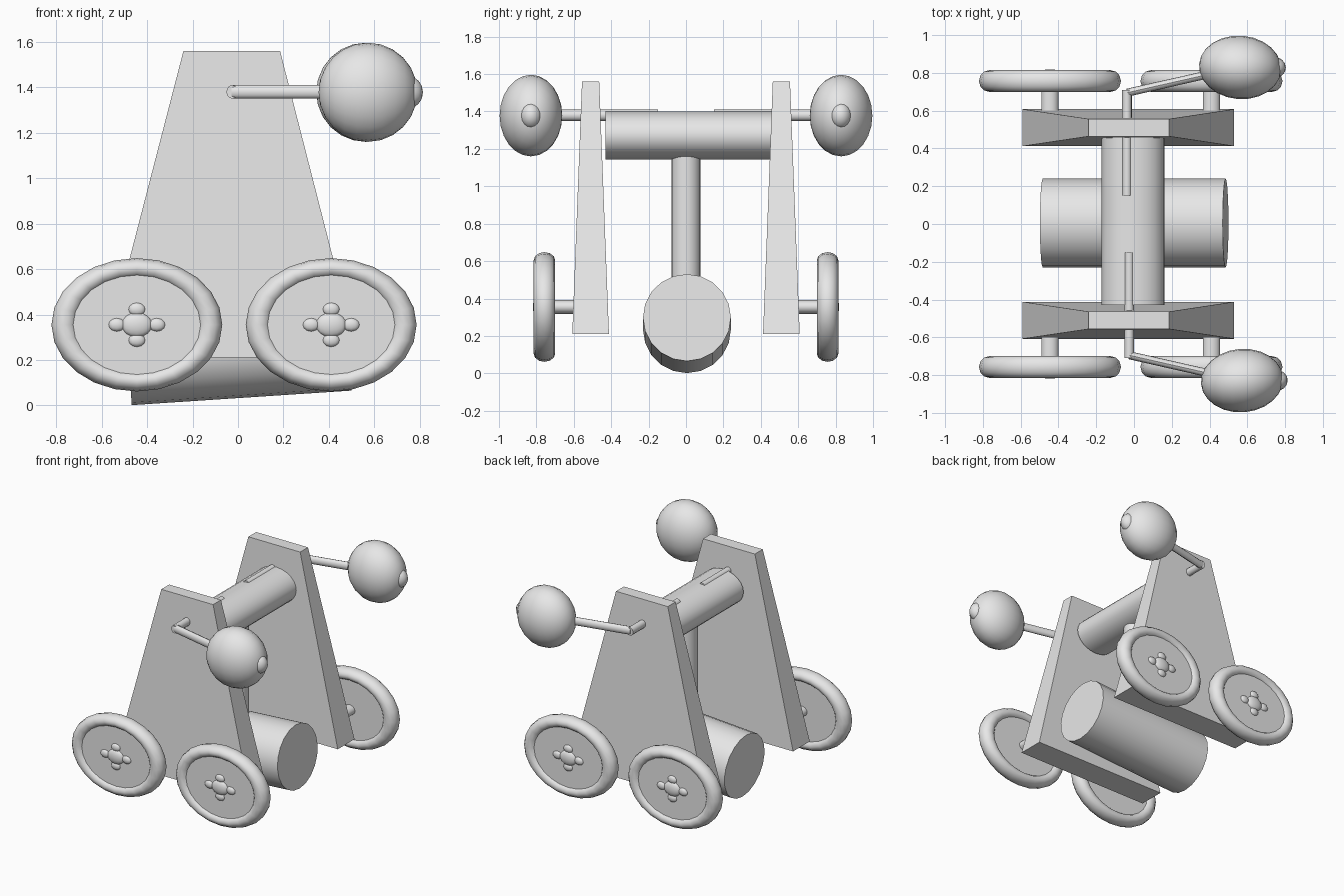
import bpy
import bmesh
import math
from mathutils import Matrix, Vector

cube = bpy.data.objects.get("Cube")
if cube:
    bpy.data.objects.remove(cube, do_unlink=True)

# One plain grey for everything
grey = bpy.data.materials.new("plain grey")
grey.use_nodes = True
colour = (0.8, 0.8, 0.8, 1)
grey.diffuse_color = colour
grey.node_tree.nodes["Principled BSDF"].inputs["Base Color"].default_value = colour


def finish(obj, smooth=True):
    obj.data.materials.append(grey)
    bpy.ops.object.select_all(action="DESELECT")
    obj.select_set(True)
    bpy.context.view_layer.objects.active = obj
    if smooth:
        bpy.ops.object.shade_smooth_by_angle(angle=math.radians(40))
    return obj


def from_bmesh(name, bm, smooth=True):
    bmesh.ops.recalc_face_normals(bm, faces=bm.faces)
    mesh = bpy.data.meshes.new(name)
    bm.to_mesh(mesh)
    bm.free()
    obj = bpy.data.objects.new(name, mesh)
    bpy.context.collection.objects.link(obj)
    return finish(obj, smooth)


def rod(name, start, end, wide, high, sides=20):
    """Elliptical cylinder between two points."""
    a, b = Vector(start), Vector(end)
    turn = (b - a).to_track_quat("Z", "Y").to_matrix().to_4x4()
    matrix = Matrix.Translation((a + b) / 2) @ turn @ Matrix.Diagonal((wide, high, 1, 1))
    bm = bmesh.new()
    bmesh.ops.create_cone(bm, cap_ends=True, segments=sides, radius1=1, radius2=1,
                          depth=(b - a).length, matrix=matrix)
    return from_bmesh(name, bm)


def ellipsoid(name, centre, radii, yaw=0, sides=24):
    """Stretched ball with its poles along x."""
    matrix = (Matrix.Translation(centre) @ Matrix.Rotation(yaw, 4, "Z")
              @ Matrix.Diagonal((*radii, 1)) @ Matrix.Rotation(math.pi / 2, 4, "Y"))
    bm = bmesh.new()
    bmesh.ops.create_uvsphere(bm, u_segments=sides, v_segments=sides // 2, radius=1, matrix=matrix)
    return from_bmesh(name, bm)


def panel(name, y):
    """Tapered side plate, thicker and wider at the bottom."""
    bm = bmesh.new()
    rings = []
    for z, x0, x1, half in ((0.21, -0.59, 0.53, 0.098), (1.56, -0.24, 0.185, 0.046)):
        rings.append([bm.verts.new(p) for p in (
            (x0, y - half, z), (x1, y - half, z), (x1, y + half, z), (x0, y + half, z))])
    low, top = rings
    bm.faces.new(low)
    bm.faces.new(top)
    for i in range(4):
        j = (i + 1) % 4
        bm.faces.new((low[i], low[j], top[j], top[i]))
    return from_bmesh(name, bm, smooth=False)


def wheel(name, x, y, side):
    z = 0.355
    # Tyre
    bpy.ops.mesh.primitive_torus_add(location=(x, y, z), rotation=(math.pi / 2, 0, 0),
                                     major_segments=24, minor_segments=12,
                                     major_radius=0.32, minor_radius=0.056)
    tyre = bpy.context.object
    tyre.name = name + "_tyre"
    tyre.scale = (1, 0.78, 1.03)
    finish(tyre)
    # Disc and axle
    rod(name + "_disc", (x, y - 0.038, z), (x, y + 0.038, z), 0.295, 0.23, 24)
    rod(name + "_axle", (x, y, z), (x, side * 0.5, z), 0.046, 0.037)
    # Hub with four nuts
    face = y + side * 0.036
    ellipsoid(name + "_hub", (x, face, z), (0.067, 0.026, 0.055), sides=16)
    for i, (dx, dz) in enumerate(((1, 0), (0, 1), (-1, 0), (0, -1))):
        ellipsoid(f"{name}_nut_{i + 1}", (x + dx * 0.088, face, z + dz * 0.068),
                  (0.037, 0.018, 0.03), sides=12)


# Both ends: plate, wheels, bent arm and ball
for end, side, shift, rod_x in (("front", -1, -0.01, -0.025), ("back", 1, 0.01, -0.037)):
    panel(end + "_panel", side * 0.5 + shift)
    for label, x in (("right", -0.445), ("left", 0.41)):
        wheel(f"{end}_{label}_wheel", x, side * 0.752 + shift / 2, side)
    rod(end + "_arm_shaft", (rod_x, side * 0.15, 1.38), (rod_x, side * 0.71, 1.38), 0.026, 0.03, 12)
    ball_x = 0.567 - shift / 2
    rod(end + "_arm", (rod_x, side * 0.695, 1.38), (ball_x, side * 0.83, 1.38), 0.021, 0.03, 12)
    ellipsoid(end + "_ball", (ball_x, side * 0.829, 1.378), (0.218, 0.168, 0.218), side * -0.08)
    ellipsoid(end + "_ball_tip", (ball_x + 0.175, side * 0.828, 1.378), (0.067, 0.058, 0.072), sides=16)

# Crossbar, hanging post and tilted drum
rod("crossbar", (-0.005, -0.43, 1.272), (-0.005, 0.47, 1.272), 0.166, 0.128, 24)
rod("post", (-0.005, 0, 0.35), (-0.005, 0, 1.25), 0.078, 0.078)
rod("drum", (-0.483, 0.005, 0.234), (0.485, 0.005, 0.298), 0.235, 0.233)
